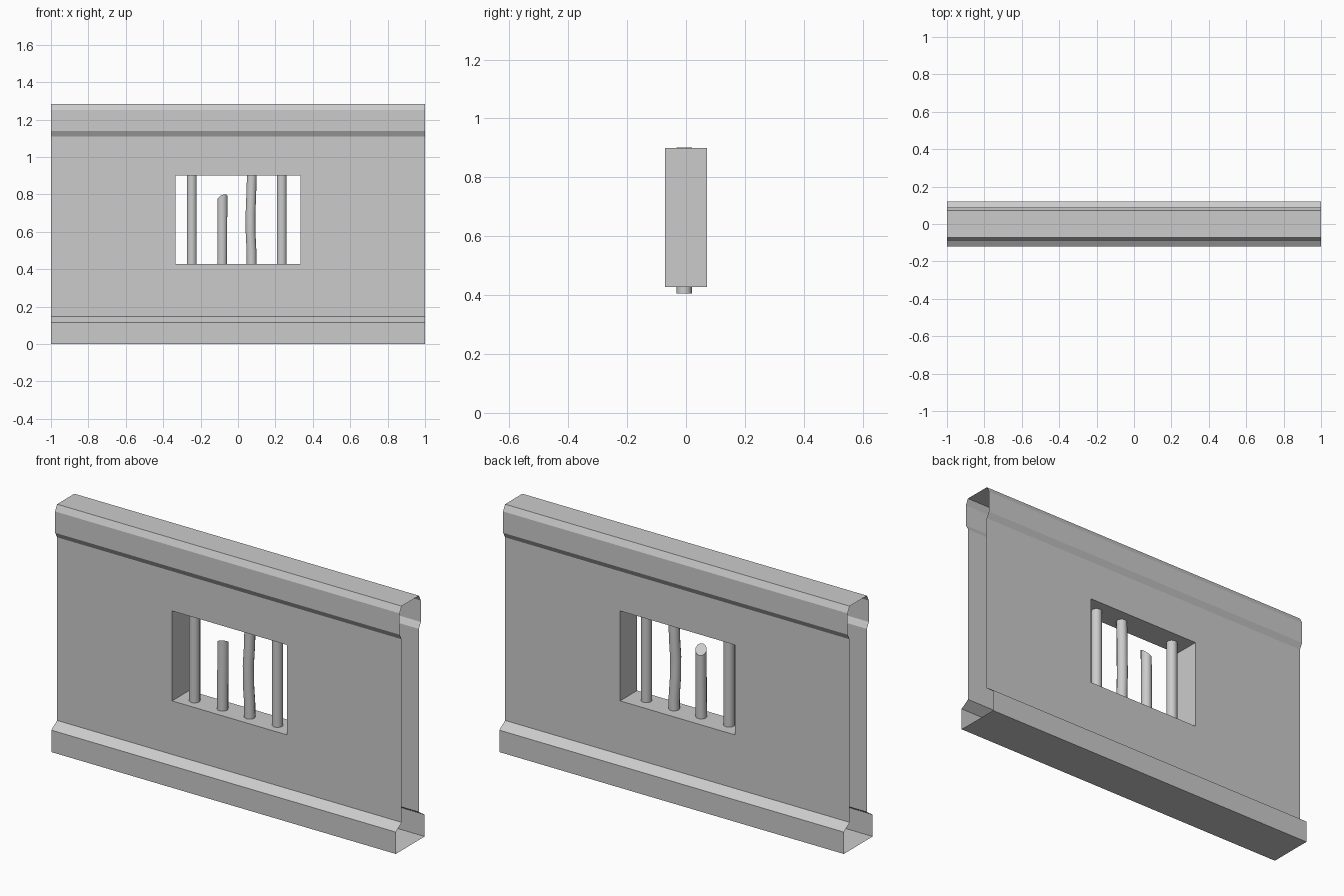
import bpy, bmesh, math

if "Cube" in bpy.data.objects:
    bpy.data.objects.remove(bpy.data.objects["Cube"])

HALF_X = 1.0
WALL_Y = 0.071
WIN_X, WIN_Z0, WIN_Z1 = 0.333, 0.428, 0.90

# One side of the wall cross-section as (depth, height), bottom to top
PROFILE = [(0.12, 0.0), (0.12, 0.115), (WALL_Y, 0.147), (WALL_Y, 1.108),
           (0.088, 1.138), (0.088, 1.25), (0.072, 1.282)]


def finish(bm, name, smooth=False):
    bmesh.ops.remove_doubles(bm, verts=bm.verts, dist=1e-5)
    bmesh.ops.recalc_face_normals(bm, faces=bm.faces)
    mesh = bpy.data.meshes.new(name)
    bm.to_mesh(mesh)
    bm.free()
    obj = bpy.data.objects.new(name, mesh)
    bpy.context.collection.objects.link(obj)
    if smooth:
        bpy.context.view_layer.objects.active = obj
        obj.select_set(True)
        bpy.ops.object.shade_smooth_by_angle(angle=math.radians(40))
        obj.select_set(False)
    return obj


def quad(bm, *pts):
    bm.faces.new([bm.verts.new(p) for p in pts])


def rect(hx, y, z0, z1):
    return [(-hx, y, z0), (hx, y, z0), (hx, y, z1), (-hx, y, z1)]


def bridge(bm, a, b):
    for i in range(4):
        j = (i + 1) % 4
        quad(bm, a[i], a[j], b[j], b[i])


# Wall shell: open at both ends, with a window cut through
bm = bmesh.new()
for s in (-1, 1):
    for i, ((y0, z0), (y1, z1)) in enumerate(zip(PROFILE, PROFILE[1:])):
        if i == 2:
            bridge(bm, rect(HALF_X, s * y0, z0, z1),
                   rect(WIN_X, s * y0, WIN_Z0, WIN_Z1))
        else:
            quad(bm, (-HALF_X, s * y0, z0), (HALF_X, s * y0, z0),
                 (HALF_X, s * y1, z1), (-HALF_X, s * y1, z1))
for y, z in (PROFILE[0], PROFILE[-1]):
    quad(bm, (-HALF_X, -y, z), (HALF_X, -y, z), (HALF_X, y, z), (-HALF_X, y, z))
# Window reveal
bridge(bm, rect(WIN_X, -WALL_Y, WIN_Z0, WIN_Z1), rect(WIN_X, WALL_Y, WIN_Z0, WIN_Z1))
finish(bm, "wall")


def bar(name, path, tilt=(0, 0), r=0.027, n=12):
    """Round bar along (x, y, z) centres; tilt slopes the top cut in x and y."""
    bm = bmesh.new()
    rings = []
    for k, (x, y, z) in enumerate(path):
        tx, ty = tilt if k == len(path) - 1 else (0, 0)
        ring = []
        for i in range(n):
            a = 2 * math.pi * (i + 0.5) / n
            dx, dy = r * math.cos(a), r * math.sin(a)
            ring.append(bm.verts.new((x + dx, y + dy, z + tx * dx + ty * dy)))
        rings.append(ring)
    for lo, hi in zip(rings, rings[1:]):
        for i in range(n):
            j = (i + 1) % n
            bm.faces.new((lo[i], lo[j], hi[j], hi[i]))
    bm.faces.new(rings[0][::-1])
    bm.faces.new(rings[-1])
    finish(bm, name, smooth=True)


# Window bars: two straight, one snapped off, one bent
BY, BZ0, BZ1 = -0.006, 0.405, 0.902
bar("left_bar", [(-0.247, BY, BZ0), (-0.247, BY, BZ1)])
bar("right_bar", [(0.234, BY, BZ0), (0.234, BY, BZ1)])
bar("broken_bar", [(-0.085, BY, BZ0), (-0.083, BY, 0.78)], tilt=(0.35, -0.65))
bar("bent_bar", [(0.073, BY, BZ0), (0.072, BY, 0.5), (0.067, BY - 0.003, 0.6),
                 (0.067, BY - 0.004, 0.7), (0.071, BY, 0.8), (0.074, BY, BZ1)])
